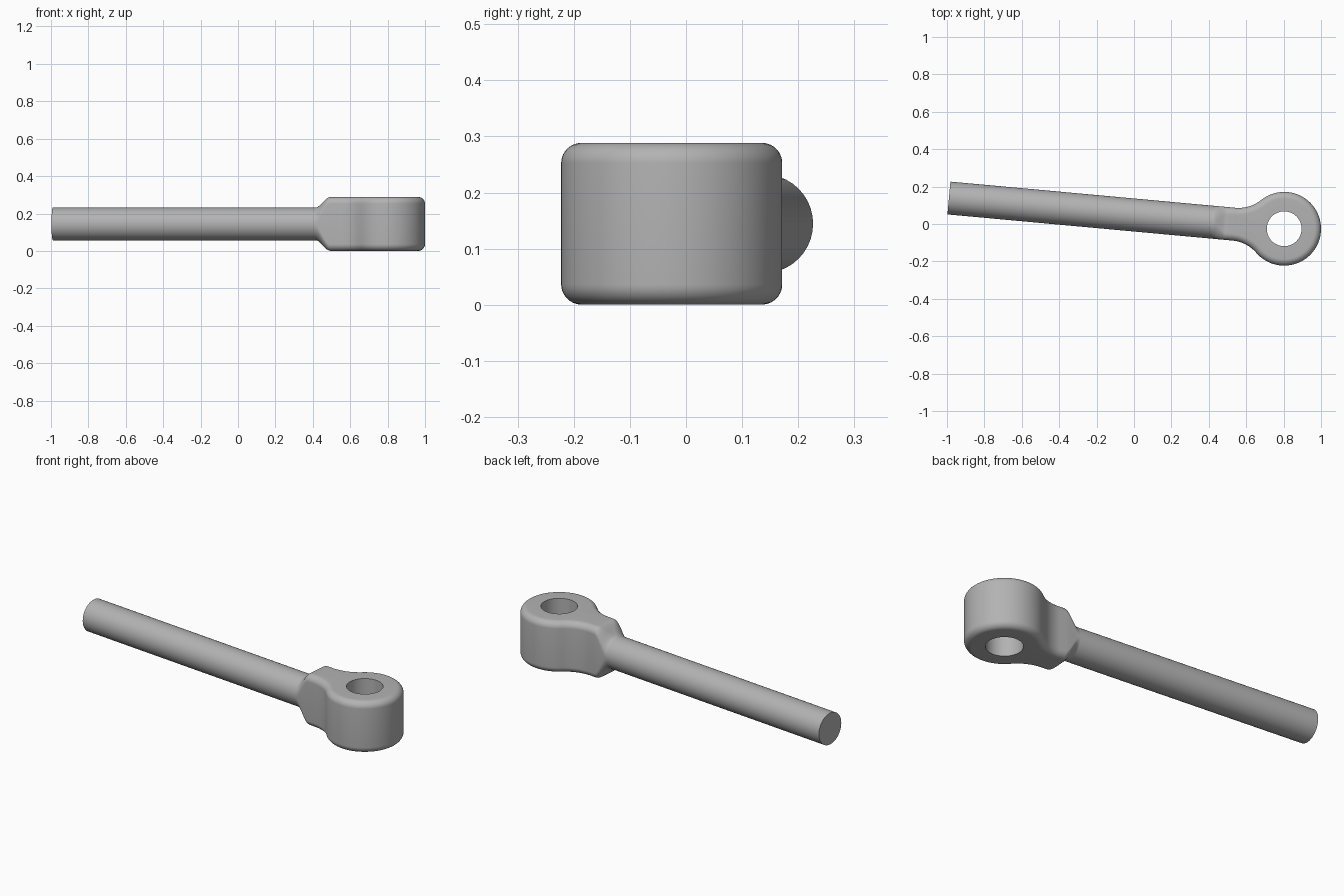
import bpy, bmesh
from math import sin, cos, pi, atan2, hypot, radians

cube = bpy.data.objects.get("Cube")
if cube:
    bpy.data.objects.remove(cube)

EYE, HOLE = 0.197, 0.093          # eye and bore radii
ROD, HALF, ROUND = 0.088, 0.144, 0.036   # rod radius, head half height, edge rounding
NECK, NECK_END, ROD_END = -0.27, -0.39, -1.80   # stations along the axis
STEPS, SPAN = 10, 8

steel = bpy.data.materials.new("steel grey")
steel.use_nodes = True
grey = (0.45, 0.45, 0.45, 1)
steel.diffuse_color = grey
steel.node_tree.nodes["Principled BSDF"].inputs["Base Color"].default_value = grey


def layers(half, r):
    """(inset, height) pairs of a rounded edge profile, bottom to top."""
    out = []
    for side in (-1, 1):
        for i in range(STEPS + 1):
            a = pi / 2 * (i / STEPS - (side < 0))
            out.append((r * (1 - cos(a)), side * (half - r) + r * sin(a)))
    return out


def across(w):
    """Interior points of a straight span from w to -w."""
    return [w * (1 - 2 * i / SPAN) for i in range(1, SPAN)]


def section(u, half, r):
    """Rounded rectangle across the axis; a circle when half == r == ROD."""
    side = [(ROD - d, z) for d, z in layers(half, r)]
    top = [(w, half) for w in across(ROD - r)]
    ring = side + top
    return [(u, w, z) for w, z in ring + [(-w, -z) for w, z in ring]]


def skin(bm, a, b, closed=True):
    """Quads between two equal rows of vertices."""
    n = len(a)
    for i in range(n if closed else n - 1):
        j = (i + 1) % n
        bm.faces.new((a[i], a[j], b[j], b[i]))


def finish(bm, name):
    bmesh.ops.remove_doubles(bm, verts=bm.verts, dist=0.0002)
    bmesh.ops.recalc_face_normals(bm, faces=bm.faces)
    mesh = bpy.data.meshes.new(name)
    bm.to_mesh(mesh)
    bm.free()
    mesh.materials.append(steel)
    ob = bpy.data.objects.new(name, mesh)
    bpy.context.collection.objects.link(ob)
    ob.location = (0.803, -0.0255, 0.1445)
    ob.rotation_euler.z = radians(-5.24)
    bpy.ops.object.select_all(action="DESELECT")
    ob.select_set(True)
    bpy.context.view_layer.objects.active = ob
    bpy.ops.object.shade_smooth_by_angle(angle=radians(35))


def row(bm, points):
    return [bm.verts.new(p) for p in points]


# Eye outline: concave fillet, round eye, mirrored fillet
fillet = (NECK**2 + ROD**2 - EYE**2) / (2 * (EYE - ROD))
cy = ROD + fillet
turn = atan2(cy, NECK)


def outline(d):
    a1 = turn - pi
    blend = []
    for i in range(16):
        a = -pi / 2 + (a1 + pi / 2) * i / 16
        blend.append((NECK + (fillet + d) * cos(a), cy + (fillet + d) * sin(a)))
    arc = [((EYE - d) * cos(turn * (1 - i / 36)), (EYE - d) * sin(turn * (1 - i / 36)))
           for i in range(73)]
    return blend + arc + [(x, -y) for x, y in reversed(blend)]


bm = bmesh.new()
sides = [row(bm, [(x, y, z) for x, y in outline(d)]) for d, z in layers(HALF, ROUND)]
for a, b in zip(sides, sides[1:]):
    skin(bm, a, b, closed=False)

# Flat faces around the bore, and the bore wall
bores = []
for rim in (sides[0], sides[-1]):
    z = rim[0].co.z
    rim = rim + row(bm, [(NECK, -w, z) for w in across(ROD - ROUND)])
    bore = []
    for v in rim:
        k = HOLE / hypot(v.co.x, v.co.y)
        bore.append(bm.verts.new((v.co.x * k, v.co.y * k, z)))
    skin(bm, rim, bore)
    bores.append(bore)
skin(bm, *bores)

# Neck easing from the tall head section into the round rod
rings = [row(bm, section(NECK, HALF, ROUND))]
for i in range(13):
    t = i / 12
    s = t * t * (3 - 2 * t)
    u = -0.305 + (NECK_END + 0.305) * t
    rings.append(row(bm, section(u, HALF + (ROD - HALF) * s, ROUND + (ROD - ROUND) * s)))
for a, b in zip(rings, rings[1:]):
    skin(bm, a, b)
finish(bm, "eye_head")

# Rod with flat ends
bm = bmesh.new()
ends = [row(bm, section(u, ROD, ROD)) for u in (NECK_END, ROD_END)]
skin(bm, *ends)
for ring in ends:
    bm.faces.new(ring)
finish(bm, "rod")
